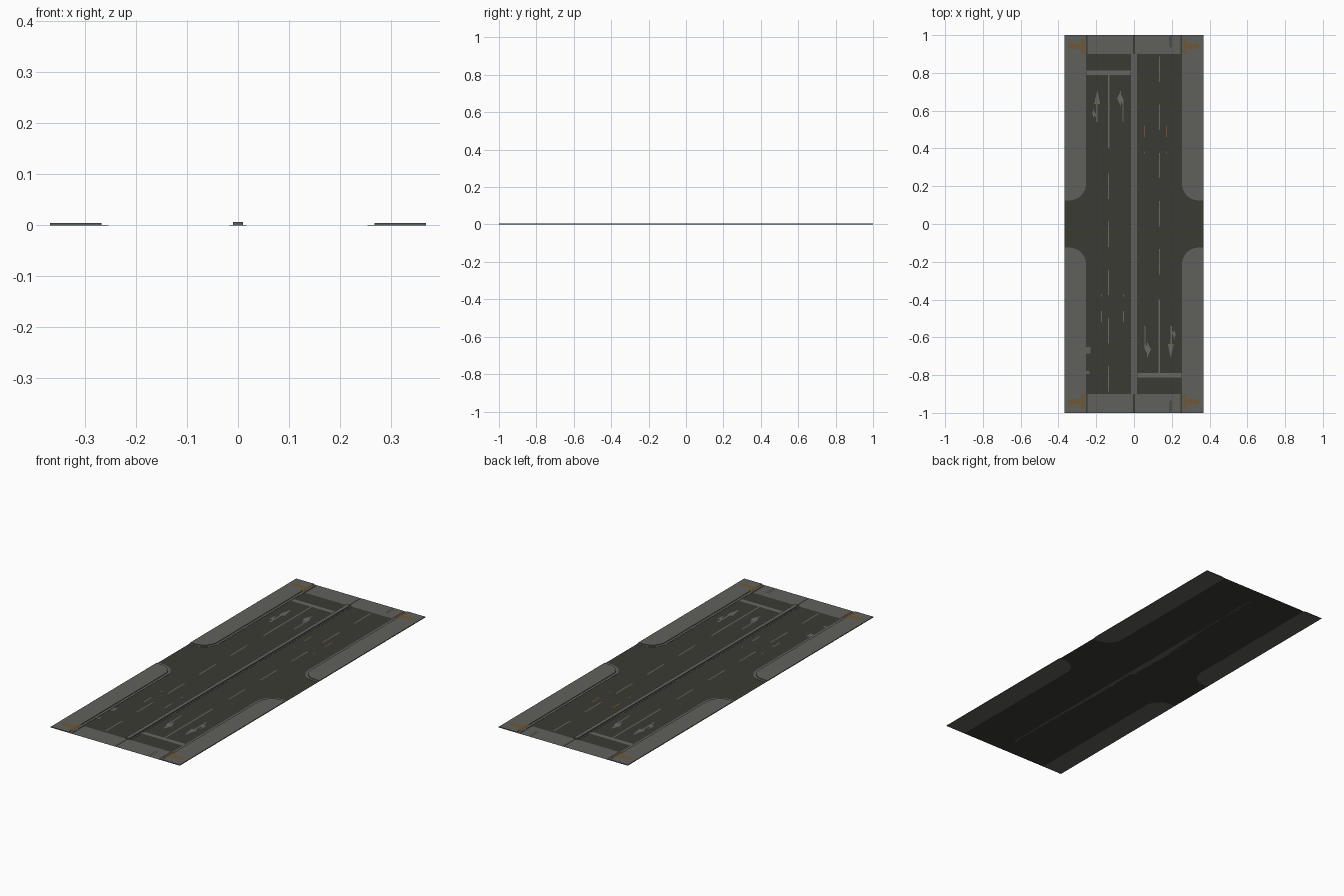
import bpy, bmesh, math

if "Cube" in bpy.data.objects:
    bpy.data.objects.remove(bpy.data.objects["Cube"])

X, Y = 0.368, 1.0          # half width, half length
CURB, MOUTH, R = 0.254, 0.125, 0.088


def material(name, rgb):
    m = bpy.data.materials.new(name)
    m.diffuse_color = (*rgb, 1)
    m.use_nodes = True
    m.node_tree.nodes["Principled BSDF"].inputs["Base Color"].default_value = m.diffuse_color
    return m


asphalt = material("dark asphalt", (0.043, 0.043, 0.035))
concrete = material("grey concrete", (0.117, 0.117, 0.108))
paint = material("road paint grey", (0.135, 0.135, 0.125))
orange = material("tactile orange", (0.16, 0.095, 0.035))


def build(name, outlines, z, mat, height=0.0):
    """Flat plates, or prisms when height > 0, from 2D outlines."""
    bm = bmesh.new()
    for pts in outlines:
        f = bm.faces.new([bm.verts.new((x, y, z)) for x, y in pts])
        f.normal_update()
        if f.normal.z < 0:
            f.normal_flip()
        if height:
            ext = bmesh.ops.extrude_face_region(bm, geom=[f], use_keep_orig=True)
            for v in [g for g in ext["geom"] if isinstance(g, bmesh.types.BMVert)]:
                v.co.z += height
    if height:
        bmesh.ops.recalc_face_normals(bm, faces=bm.faces[:])
    me = bpy.data.meshes.new(name)
    bm.to_mesh(me)
    bm.free()
    me.materials.append(mat)
    ob = bpy.data.objects.new(name, me)
    bpy.context.collection.objects.link(ob)
    return ob


def rect(x0, x1, y0, y1):
    return [(x0, y0), (x1, y0), (x1, y1), (x0, y1)]


def flip(outlines, sx, sy):
    return [[(x * sx, y * sy) for x, y in p] for p in outlines]


def twice(outlines):
    """Add the copy turned half a circle."""
    return outlines + flip(outlines, -1, -1)


def four(outlines):
    return [p for sx in (1, -1) for sy in (1, -1) for p in flip(outlines, sx, sy)]


def kerb_edge(e=0.0):
    """Kerb line of one quarter, from the side street to the end."""
    cx, cy, r = CURB + R, MOUTH + R, R - e
    arc = [(cx - r * math.sin(a), cy - r * math.cos(a))
           for a in (math.pi / 2 * i / 10 for i in range(11))]
    return [(X, MOUTH + e)] + arc + [(CURB + e, Y)]


# Roadway: the area between the four kerb lines
edge = kerb_edge()
road = (edge + flip([edge], -1, 1)[0][::-1]
        + flip([edge], -1, -1)[0] + flip([edge], 1, -1)[0][::-1])
build("roadway", [road], 0.0, asphalt)

# Sidewalk corners: low gutter and raised slab
build("gutter", four([kerb_edge() + [(X, Y)]]), 0.0, concrete, 0.001)
build("sidewalk", four([kerb_edge(0.013) + [(X, Y)]]), 0.001, concrete, 0.003)

# Tactile paving, T shaped, on each corner
build("tactile_paving", four([rect(0.262, 0.28, 0.90, 0.98),
                              rect(0.28, 0.345, 0.928, 0.952)]), 0.0047, orange)

# Central divider
build("divider_base", [rect(-0.017, 0.017, -0.9, 0.9)], 0.0, concrete, 0.001)
build("divider", [rect(-0.01, 0.01, -0.9, 0.9)], 0.001, concrete, 0.005)

# Crossing at both ends, dark joints left open
build("crossing", four([rect(0.005, 0.245, 0.9, 1.0)]), 0.0009, concrete)
build("crossing_cracks", [rect(x, x + 0.004, s * 0.965 - 0.03, s * 0.965 + 0.03)
                          for s in (1, -1) for x in (0.184, 0.194)], 0.0014, asphalt)

# Stop lines, lane lines and dashes
build("stop_line", twice([rect(-0.252, -0.018, 0.79, 0.812)]), 0.0009, paint)
build("lane_line", twice([rect(-0.138, -0.131, 0.4, 0.79)]), 0.0009, paint)
build("lane_dashes", twice([rect(-0.138, -0.132, 0.2 - 0.255 * i - 0.067, 0.2 - 0.255 * i + 0.067)
                            for i in range(5)]), 0.0009, paint)

# Direction arrows: straight ahead with a side branch, and a turn arrow
ahead = [(-0.004, 0.54), (0.004, 0.54), (0.004, 0.635), (0.018, 0.635),
         (0.003, 0.71), (-0.014, 0.635), (-0.004, 0.635)]
branch = [(-0.004, 0.565), (-0.004, 0.58), (-0.014, 0.60), (-0.014, 0.62),
          (-0.024, 0.585), (-0.014, 0.555), (-0.014, 0.575)]
turn = [(0.008, 0.54), (0.014, 0.54), (0.014, 0.66), (0.002, 0.685), (0.002, 0.71),
        (-0.02, 0.665), (0.002, 0.62), (0.002, 0.648), (0.008, 0.635)]


def shift(p, dx):
    return [(x + dx, y) for x, y in p]


build("lane_arrows", twice([shift(ahead, -0.197), shift(branch, -0.197),
                            shift(turn, -0.07)]), 0.0009, paint)

# Small surface marks in the outgoing lanes
marks = [rect(x - 0.003, x + 0.003, y - h, y + h)
         for x in (0.055, 0.172) for y, h in ((0.49, 0.03), (0.378, 0.006))]
build("orange_lane_marks", marks, 0.0009, orange)
build("grey_lane_marks", flip(marks, -1, -1), 0.0009, paint)

# Drain covers by the kerb
build("drain_covers", [rect(-0.253, -0.23, -0.685, -0.65),
                       rect(-0.253, -0.235, -0.793, -0.778)], 0.0009, concrete)
